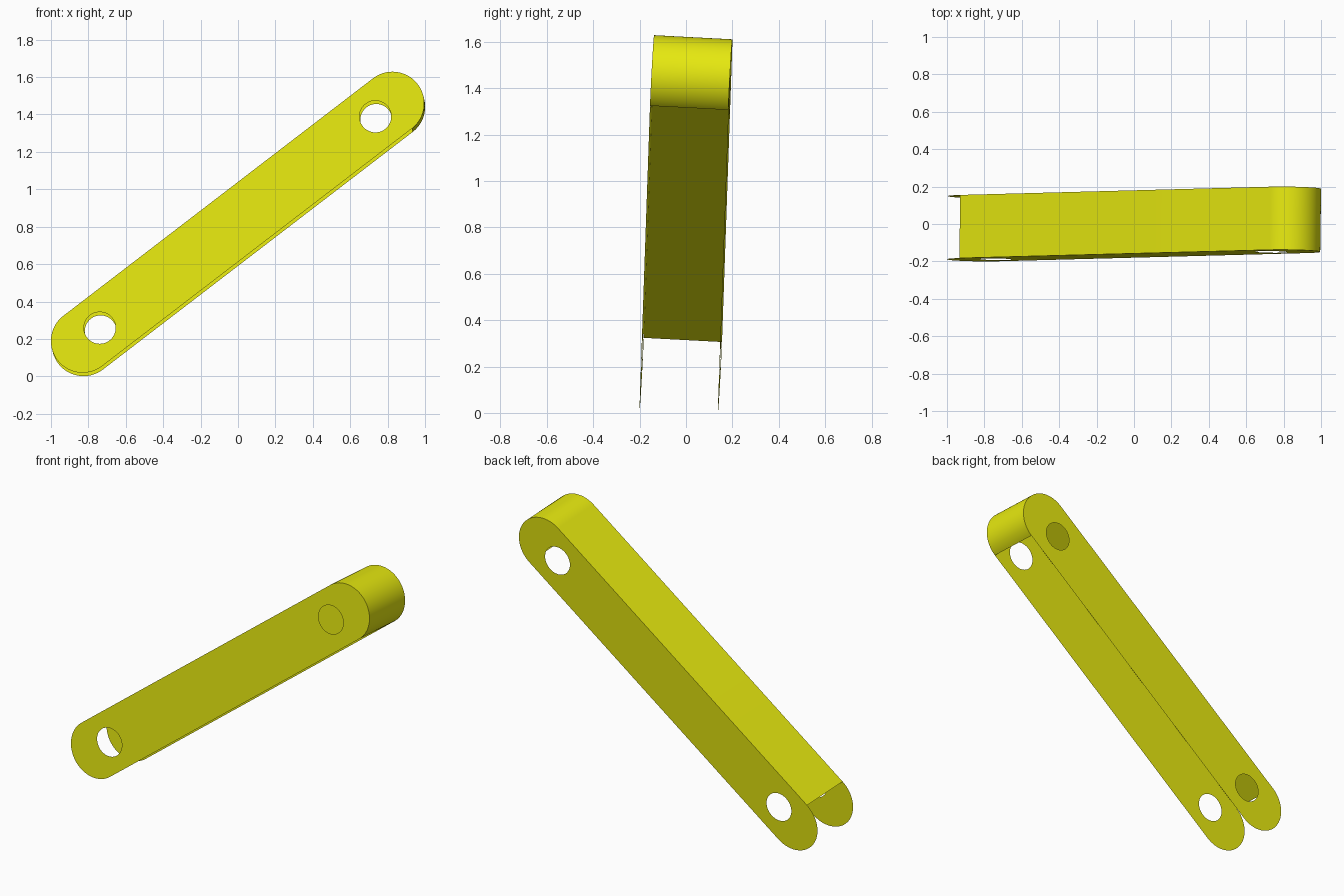
import bpy, bmesh
from math import sin, cos, pi
from mathutils import Vector, Matrix

if "Cube" in bpy.data.objects:
    bpy.data.objects.remove(bpy.data.objects["Cube"])

HALF = 1.0437    # half distance between end centres
R = 0.17         # end radius
HOLE_R = 0.085
HOLE_U = HALF - 0.115
GAP = 0.338      # distance between side plates
N = 48

# Frame of the tilted lever: u along, w across (front to back), v upward
w = Vector((0.014, 1, -0.053)).normalized()
u = Vector((0.8275, 0, 0.636))
u = (u - w * u.dot(w)).normalized()
v = u.cross(w)
if v.z < 0:
    v = -v
CENTRE = Vector((0, 0, 0.815))

mat = bpy.data.materials.new("yellow_paint")
mat.diffuse_color = (0.8, 0.82, 0.005, 1)
mat.use_nodes = True
mat.node_tree.nodes["Principled BSDF"].inputs["Base Color"].default_value = mat.diffuse_color


def place(a, b, c):
    return CENTRE + u * a + v * b + w * c


def arc(cx, r, a0, a1, n):
    return [(cx + r * cos(a0 + (a1 - a0) * i / n), r * sin(a0 + (a1 - a0) * i / n))
            for i in range(n + 1)]


def finish(bm, name, smooth):
    me = bpy.data.meshes.new(name)
    bm.to_mesh(me)
    bm.free()
    me.materials.append(mat)
    ob = bpy.data.objects.new(name, me)
    bpy.context.collection.objects.link(ob)
    for p in me.polygons:
        p.use_smooth = smooth
    return ob


def side_plate(name, c):
    bm = bmesh.new()
    outline = arc(HALF, R, -pi / 2, pi / 2, N) + arc(-HALF, R, pi / 2, 3 * pi / 2, N)
    holes = [arc(s * HOLE_U, HOLE_R, 0, 2 * pi, N)[:-1] for s in (-1, 1)]
    edges = []
    for loop in [outline] + holes:
        vs = [bm.verts.new(place(a, b, c)) for a, b in loop]
        edges += [bm.edges.new((vs[i - 1], vs[i])) for i in range(len(vs))]
    bmesh.ops.triangle_fill(bm, edges=edges, use_beauty=True, normal=w)
    # make the plate face outward
    for f in bm.faces:
        f.normal_update()
        if f.normal.dot(w) * c < 0:
            f.normal_flip()
    return finish(bm, name, False)


# Two slotted side plates
side_plate("front_plate", -GAP / 2)
side_plate("back_plate", GAP / 2)

# Top web that wraps round the upper end
bm = bmesh.new()
profile = [(-HALF, R)] + arc(HALF, R, pi / 2, -pi / 2, N)
rows = [[bm.verts.new(place(a, b, c)) for c in (-GAP / 2, GAP / 2)] for a, b in profile]
for p, q in zip(rows, rows[1:]):
    f = bm.faces.new((p[0], q[0], q[1], p[1]))
    f.normal_update()
if bm.faces[:][0].normal.dot(v) < 0:
    bmesh.ops.reverse_faces(bm, faces=bm.faces[:])
finish(bm, "top_web", True)
